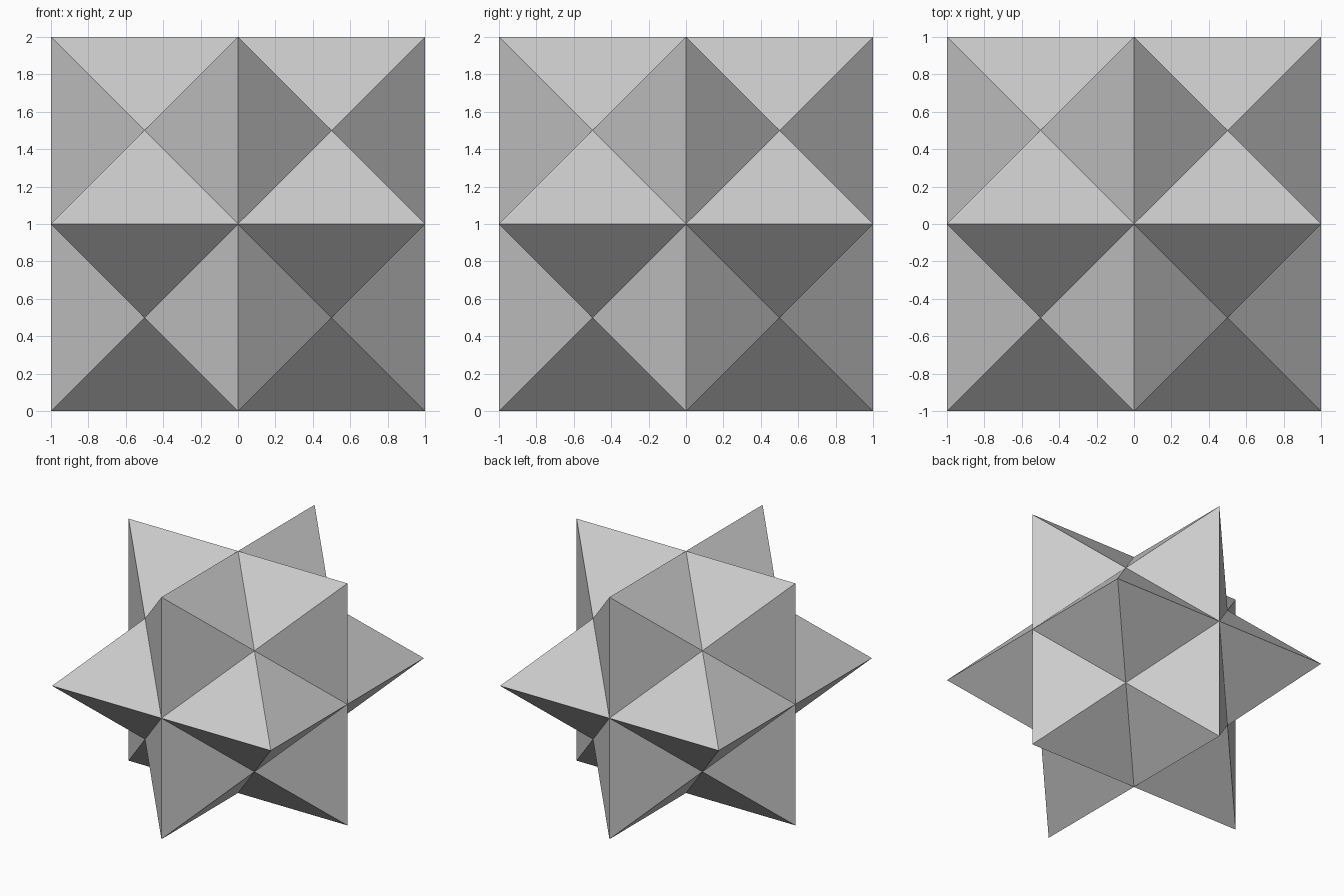
import bpy
import bmesh
from itertools import permutations, product
from mathutils import Vector

if "Cube" in bpy.data.objects:
    bpy.data.objects.remove(bpy.data.objects["Cube"])

# Stellated rhombic dodecahedron: 12 four-sided spikes, 48 flat triangles.
# Each octant holds six triangles fanned round one inner valley corner.
bm = bmesh.new()
for signs in product((-1, 1), repeat=3):
    valley = Vector(signs) * 0.5
    for i, j in permutations(range(3), 2):
        axis_corner = Vector((0, 0, 0))
        axis_corner[i] = signs[i]
        spike_tip = axis_corner.copy()
        spike_tip[j] = signs[j]
        face = bm.faces.new([bm.verts.new(p) for p in (valley, axis_corner, spike_tip)])
        face.normal_update()
        # The solid is star-shaped about its centre, so faces point away from it
        if face.normal.dot(face.calc_center_median()) < 0:
            face.normal_flip()

# Weld the shared corners and stand the solid on the floor
bmesh.ops.remove_doubles(bm, verts=bm.verts[:], dist=0.001)
bmesh.ops.translate(bm, verts=bm.verts[:], vec=(0, 0, 1))

mesh = bpy.data.meshes.new("spiked_star")
bm.to_mesh(mesh)
bm.free()
bpy.context.collection.objects.link(bpy.data.objects.new("spiked_star", mesh))
